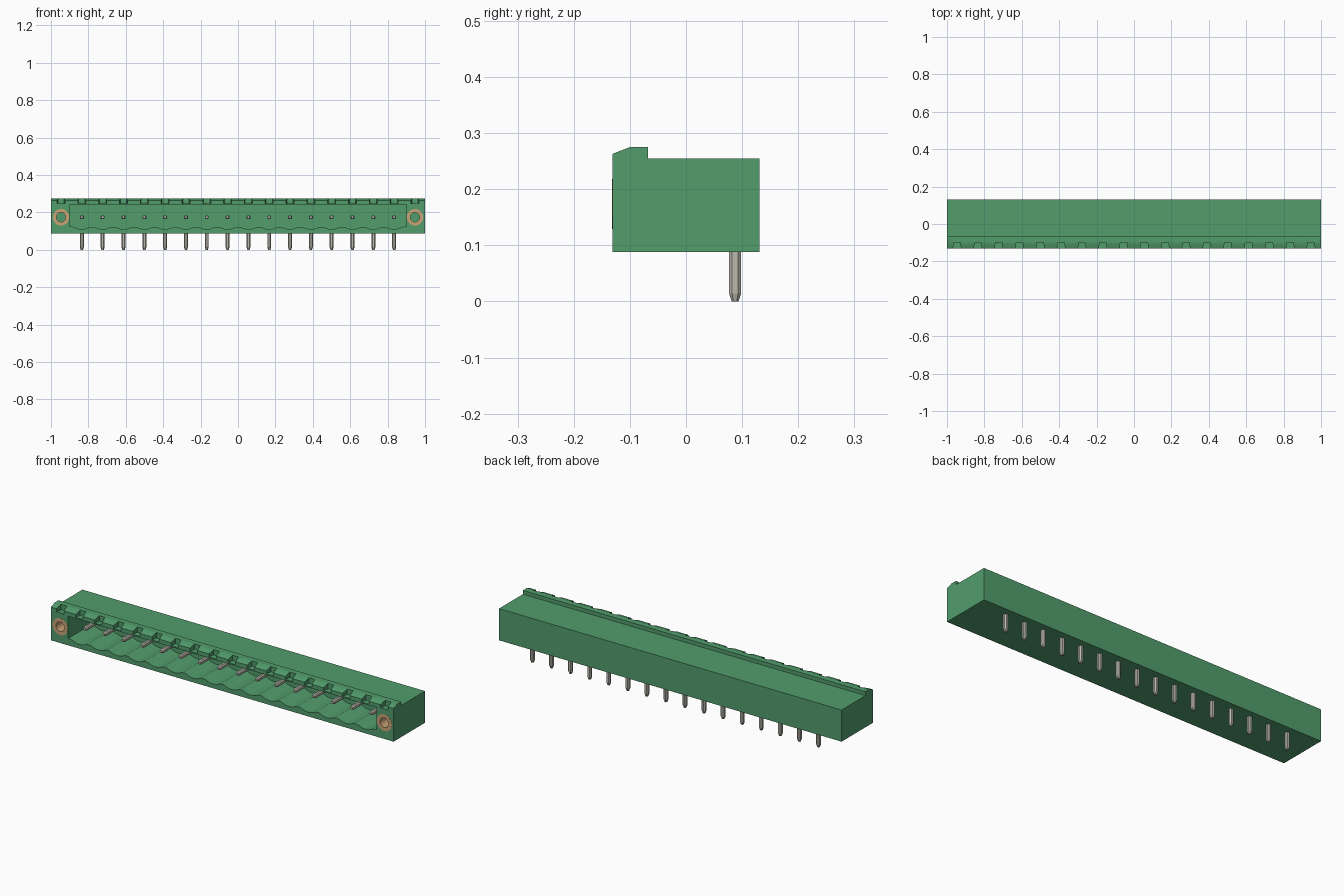
import bpy, bmesh, math
from mathutils import Matrix, Vector

if "Cube" in bpy.data.objects:
    bpy.data.objects.remove(bpy.data.objects["Cube"], do_unlink=True)

PITCH, PINS = 0.1113, 16
PIN_X = [(i - (PINS - 1) / 2) * PITCH for i in range(PINS)]
FLANGE_X = [PIN_X[0] - PITCH, PIN_X[-1] + PITCH]
FRONT, BACK, BOTTOM = -0.131, 0.131, 0.088
PIN_Z, PIN_Y = 0.174, 0.0875


def material(name, rgb, metallic=0.0):
    m = bpy.data.materials.new(name)
    m.use_nodes = True
    m.diffuse_color = (*rgb, 1)
    bsdf = next(n for n in m.node_tree.nodes if n.type == 'BSDF_PRINCIPLED')
    bsdf.inputs["Base Color"].default_value = (*rgb, 1)
    bsdf.inputs["Roughness"].default_value = 0.6
    return m


GREEN = material("green plastic", (0.085, 0.34, 0.152))
TIN = material("tin grey", (0.50, 0.49, 0.43))
BRASS = material("brass", (0.58, 0.37, 0.18))


def prism(bm, points, offset):
    """Extrude a closed loop of 3D points along an offset."""
    face = bm.faces.new([bm.verts.new(p) for p in points])
    new = bmesh.ops.extrude_face_region(bm, geom=[face])["geom"]
    bmesh.ops.translate(bm, vec=Vector(offset),
                        verts=[v for v in new if isinstance(v, bmesh.types.BMVert)])


def make(name, bm, mat):
    bmesh.ops.recalc_face_normals(bm, faces=bm.faces[:])
    mesh = bpy.data.meshes.new(name)
    bm.to_mesh(mesh)
    bm.free()
    mesh.materials.append(mat)
    ob = bpy.data.objects.new(name, mesh)
    bpy.context.collection.objects.link(ob)
    return ob


def smooth(ob):
    bpy.ops.object.select_all(action='DESELECT')
    ob.select_set(True)
    bpy.context.view_layer.objects.active = ob
    bpy.ops.object.shade_smooth_by_angle(angle=math.radians(30))


def ring(radius, y, cx, cz, n=24):
    return [(cx + radius * math.cos(2 * math.pi * i / n), y,
             cz + radius * math.sin(2 * math.pi * i / n)) for i in range(n)]


# Housing: side profile with a raised, chamfered front lip
bm = bmesh.new()
profile = [(FRONT, BOTTOM), (BACK, BOTTOM), (BACK, 0.255), (-0.068, 0.255),
           (-0.068, 0.275), (-0.1, 0.275), (FRONT, 0.263)]
prism(bm, [(-1, y, z) for y, z in profile], (2, 0, 0))
housing = make("housing", bm, GREEN)

# Cutter: plug cavity with a scalloped floor
bm = bmesh.new()
outline = [(0.9, 0.241), (-0.9, 0.241), (-0.9, 0.124)]
for x in PIN_X:
    for k in range(-4, 5):
        t = k / 4
        outline.append((x + t * 0.044, 0.110 + 0.013 * t * t))
outline.append((0.9, 0.124))
prism(bm, [(x, FRONT - 0.05, z) for x, z in outline], (0, 0.05 + 0.06 - FRONT, 0))

# Cutter: keying notches along the lip and blind holes in the flanges
for x in FLANGE_X + PIN_X:
    notch = [(x - 0.024, -0.15), (x + 0.024, -0.15), (x + 0.017, -0.099), (x - 0.017, -0.099)]
    prism(bm, [(a, b, 0.247) for a, b in notch], (0, 0, 0.1))
for x in FLANGE_X:
    prism(bm, ring(0.0445, FRONT - 0.05, x, PIN_Z), (0, 0.15, 0))
cutter = make("housing_cutter", bm, GREEN)
cutter.hide_render = True

mod = housing.modifiers.new("cut", 'BOOLEAN')
mod.operation, mod.solver, mod.object = 'DIFFERENCE', 'EXACT', cutter
bpy.context.view_layer.objects.active = housing
bpy.ops.object.modifier_apply(modifier=mod.name)
bpy.data.objects.remove(cutter, do_unlink=True)
smooth(housing)

# Threaded inserts in the two flanges: open tubes with thick walls
for side, x in zip(("right", "left"), FLANGE_X):
    bm = bmesh.new()
    section = [(0.0445, -0.1315), (0.0445, -0.032), (0.025, -0.032), (0.025, -0.1315)]
    loops = [[bm.verts.new(p) for p in ring(r, y, x, PIN_Z)] for r, y in section]
    for a, b in zip(loops, loops[1:] + loops[:1]):
        for i in range(24):
            j = (i + 1) % 24
            bm.faces.new((a[i], a[j], b[j], b[i]))
    smooth(make(side + "_insert", bm, BRASS))


def tapered_bar(bm, sections):
    """Skin chamfered-square sections given as (centre, half width, u, v)."""
    loops = []
    for c, h, u, v in sections:
        k = h * 0.5
        corners = [(h, -k), (h, k), (k, h), (-k, h), (-h, k), (-h, -k), (-k, -h), (k, -h)]
        loops.append([bm.verts.new(Vector(c) + a * Vector(u) + b * Vector(v))
                      for a, b in corners])
    for a, b in zip(loops, loops[1:]):
        for i in range(8):
            j = (i + 1) % 8
            bm.faces.new((a[i], a[j], b[j], b[i]))
    bm.faces.new(loops[0])
    bm.faces.new(loops[-1])


# Pins: a contact in the cavity and a solder tail below
X, Y, Z = (1, 0, 0), (0, 1, 0), (0, 0, 1)
for n, x in enumerate(PIN_X, 1):
    bm = bmesh.new()
    tapered_bar(bm, [((x, -0.088, PIN_Z), 0.006, X, Z), ((x, -0.074, PIN_Z), 0.0105, X, Z),
                     ((x, PIN_Y, PIN_Z), 0.0105, X, Z)])
    tapered_bar(bm, [((x, PIN_Y, 0), 0.006, X, Y), ((x, PIN_Y, 0.014), 0.0105, X, Y),
                     ((x, PIN_Y, PIN_Z), 0.0105, X, Y)])
    make(f"pin_{n}", bm, TIN)
